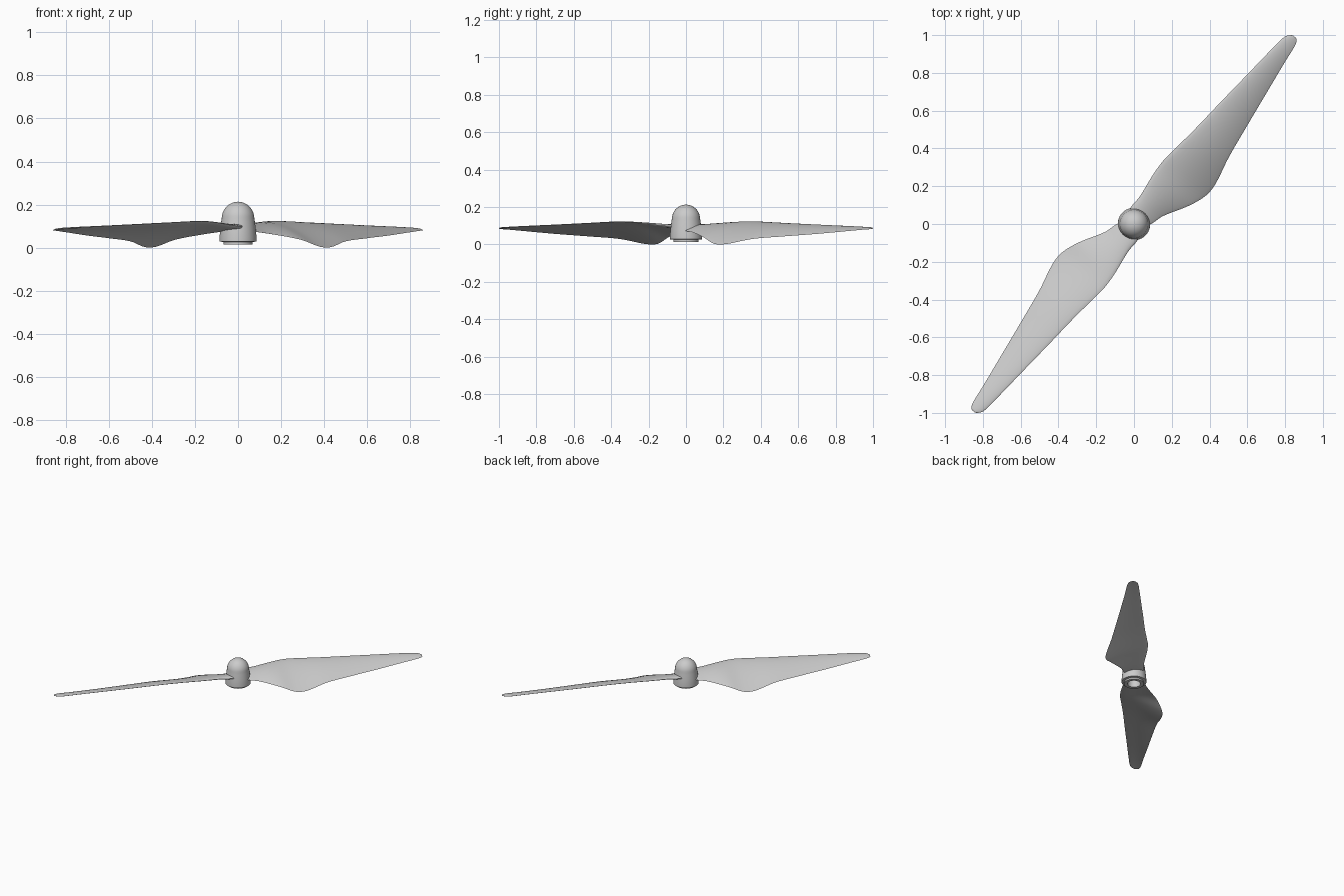
import bpy, bmesh, math
from mathutils import Vector, Matrix

cube = bpy.data.objects.get("Cube")
if cube:
    bpy.data.objects.remove(cube, do_unlink=True)

grey = bpy.data.materials.new("light_grey_plastic")
grey.use_nodes = True
COLOUR = (0.6, 0.6, 0.6, 1)
grey.diffuse_color = COLOUR
grey.node_tree.nodes["Principled BSDF"].inputs["Base Color"].default_value = COLOUR


def loft(name, rings, angle):
    """Skin a list of closed rings, cap both ends and shade smoothly."""
    bm = bmesh.new()
    loops = [[bm.verts.new(p) for p in ring] for ring in rings]
    n = len(rings[0])
    for a, b in zip(loops, loops[1:]):
        for i in range(n):
            j = (i + 1) % n
            bm.faces.new((a[i], a[j], b[j], b[i]))
    bm.faces.new(loops[0])
    bm.faces.new(loops[-1])
    bmesh.ops.recalc_face_normals(bm, faces=bm.faces)
    mesh = bpy.data.meshes.new(name)
    bm.to_mesh(mesh)
    bm.free()
    mesh.materials.append(grey)
    obj = bpy.data.objects.new(name, mesh)
    bpy.context.collection.objects.link(obj)
    bpy.ops.object.select_all(action="DESELECT")
    obj.select_set(True)
    bpy.context.view_layer.objects.active = obj
    bpy.ops.object.shade_smooth_by_angle(angle=math.radians(angle))
    return obj


def smooth_path(keys, steps):
    """Pass a non-uniform Hermite curve through the keys (first entry is the parameter)."""
    keys = [Vector(k) for k in keys]
    last = len(keys) - 1
    slopes = []
    for i in range(last + 1):
        a, b = keys[max(i - 1, 0)], keys[min(i + 1, last)]
        slopes.append((b - a) / (b[0] - a[0]))
    out = []
    for i in range(last):
        p, q = keys[i], keys[i + 1]
        h = q[0] - p[0]
        for k in range(steps):
            t = k / steps
            out.append(p * (2*t**3 - 3*t**2 + 1) + slopes[i] * h * (t**3 - 2*t**2 + t)
                       + q * (3*t**2 - 2*t**3) + slopes[i + 1] * h * (t**3 - t**2))
    out.append(keys[-1])
    return out


# Blade stations: span, leading offset, leading z, trailing offset, trailing z, thickness
STATIONS = [
    (0.03, 0.060, 0.104, -0.050, 0.085, 0.026),
    (0.06, 0.070, 0.106, -0.070, 0.080, 0.026),
    (0.13, 0.070, 0.112, -0.090, 0.071, 0.024),
    (0.26, 0.090, 0.124, -0.160, 0.045, 0.021),
    (0.36, 0.097, 0.130, -0.195, 0.012, 0.019),
    (0.44, 0.090, 0.129, -0.194, 0.010, 0.018),
    (0.59, 0.076, 0.123, -0.158, 0.037, 0.016),
    (0.78, 0.064, 0.116, -0.125, 0.051, 0.014),
    (0.98, 0.050, 0.109, -0.092, 0.064, 0.012),
    (1.17, 0.037, 0.102, -0.061, 0.079, 0.010),
    (1.27, 0.027, 0.097, -0.046, 0.087, 0.008),
    (1.298, 0.009, 0.095, -0.035, 0.089, 0.006),
    (1.306, -0.004, 0.093, -0.024, 0.090, 0.003),
]
HALF = 12  # points along each side of the aerofoil


def aerofoil(station):
    s, lead, lead_z, trail, trail_z, thick = station
    a, b = Vector((s, lead, lead_z)), Vector((s, trail, trail_z))
    chord = (a - b).length
    normal = Vector((1, 0, 0)).cross(a - b).normalized()
    ring = []
    for i in range(2 * HALF):
        turn = math.pi * i / HALF
        c = (1 - math.cos(turn)) / 2
        side = math.sin(turn) * (1.25 - 0.9 * c) * thick / 2
        camber = 0.045 * chord * 4 * c * (1 - c)
        ring.append(a.lerp(b, c) + normal * (side + camber))
    return ring


# Two blades, half a turn apart
for name, degrees in (("left_blade", 50), ("right_blade", 230)):
    spin = Matrix.Rotation(math.radians(degrees), 3, "Z")
    loft(name, [[spin @ p for p in aerofoil(s)] for s in smooth_path(STATIONS, 5)], 50)


def lathe(name, profile, sides=48):
    rings = [[(r * math.cos(math.tau * i / sides), r * math.sin(math.tau * i / sides), z)
              for i in range(sides)] for r, z in profile]
    return loft(name, rings, 35)


# Domed hub with a stepped base and a shaft socket underneath
dome = [(0.076 * math.sin(math.radians(d)), 0.142 + 0.079 * math.cos(math.radians(d)))
        for d in range(1, 90, 8)]
lathe("hub", dome + [(0.078, 0.130), (0.083, 0.090), (0.086, 0.055), (0.086, 0.036),
                     (0.068, 0.034), (0.068, 0.022), (0.045, 0.022),
                     (0.045, 0.100), (0.004, 0.100)])

# Drop the model onto the ground plane
parts = [bpy.data.objects[n] for n in ("left_blade", "right_blade", "hub")]
low = min(v.co.z for o in parts for v in o.data.vertices)
for o in parts:
    o.data.transform(Matrix.Translation((0, 0, -low)))
